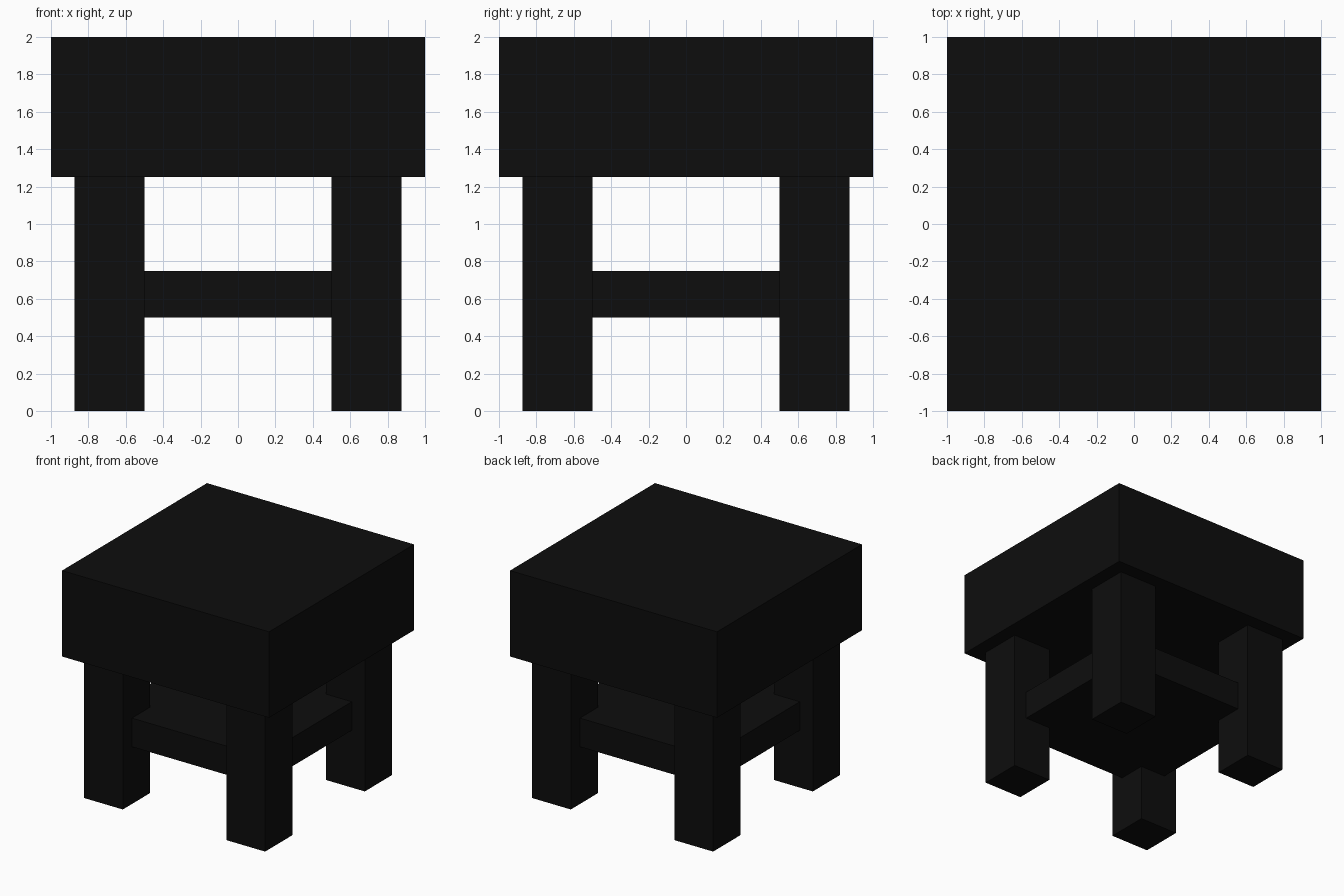
import bpy

cube = bpy.data.objects.get("Cube")
if cube:
    bpy.data.objects.remove(cube, do_unlink=True)

# Single near-black finish
COLOUR = (0.004, 0.004, 0.004, 1.0)
black = bpy.data.materials.new("black")
black.use_nodes = True
black.diffuse_color = COLOUR
black.node_tree.nodes["Principled BSDF"].inputs["Base Color"].default_value = COLOUR


def box(name, centre, size):
    """Add a flat-shaded box with applied scale."""
    bpy.ops.mesh.primitive_cube_add(size=1, location=centre)
    obj = bpy.context.object
    obj.name = name
    obj.scale = size
    bpy.ops.object.transform_apply(location=False, rotation=False, scale=True)
    obj.data.materials.append(black)
    return obj


# Thick square seat
box("seat", (0, 0, 1.625), (2, 2, 0.75))

# Lower shelf, let into the legs at its corners
box("shelf", (0, 0, 0.625), (1.5, 1.5, 0.25))

# Four square legs
for y, end in ((-1, "front"), (1, "back")):
    for x, side in ((-1, "right"), (1, "left")):
        box(f"{end}_{side}_leg", (x * 0.6875, y * 0.6875, 0.625), (0.375, 0.375, 1.25))
